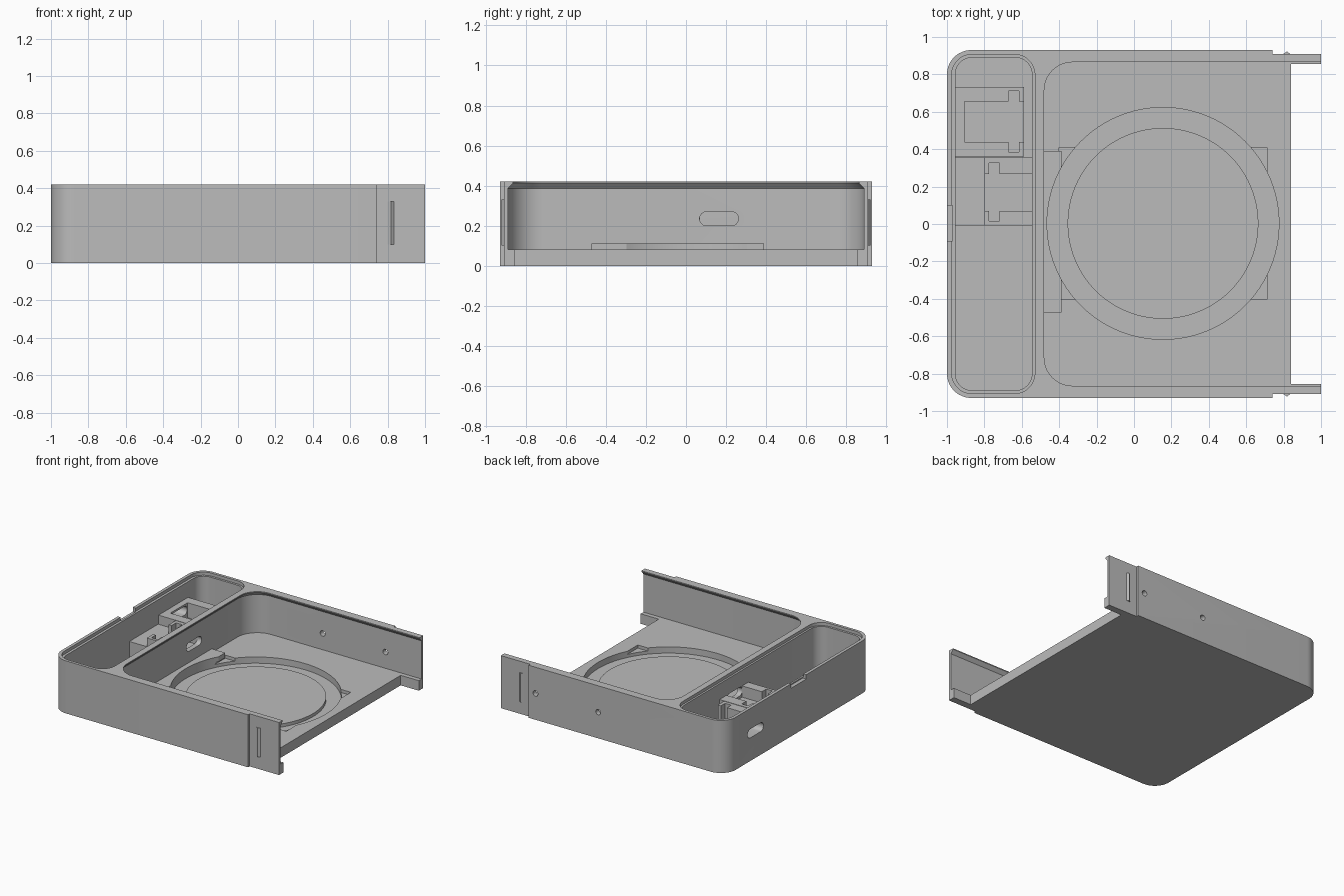
import bpy, bmesh, math

cube = bpy.data.objects.get("Cube")
if cube:
    bpy.data.objects.remove(cube, do_unlink=True)

GREY = (0.5, 0.5, 0.5, 1)
mat = bpy.data.materials.new("plain grey")
mat.use_nodes = True
mat.diffuse_color = GREY
mat.node_tree.nodes["Principled BSDF"].inputs["Base Color"].default_value = GREY


def loft(name, layers):
    """Closed solid through stacked outlines of 3D points."""
    bm = bmesh.new()
    rings = [[bm.verts.new(p) for p in layer] for layer in layers]
    n = len(rings[0])
    for a, b in zip(rings, rings[1:]):
        for i in range(n):
            j = (i + 1) % n
            bm.faces.new((a[i], a[j], b[j], b[i]))
    bm.faces.new(rings[0][::-1])
    bm.faces.new(rings[-1])
    bmesh.ops.recalc_face_normals(bm, faces=bm.faces)
    mesh = bpy.data.meshes.new(name)
    bm.to_mesh(mesh)
    bm.free()
    mesh.materials.append(mat)
    ob = bpy.data.objects.new(name, mesh)
    bpy.context.collection.objects.link(ob)
    return ob


def prism(name, outline, z0, z1):
    return loft(name, [[(x, y, z) for x, y in outline] for z in (z0, z1)])


def box(name, x0, x1, y0, y1, z0, z1):
    return prism(name, [(x0, y0), (x1, y0), (x1, y1), (x0, y1)], z0, z1)


def arc(cx, cy, r, a0, a1, n=12):
    return [(cx + r * math.cos(math.radians(a0 + (a1 - a0) * i / n)),
             cy + r * math.sin(math.radians(a0 + (a1 - a0) * i / n))) for i in range(n + 1)]


def left_round(x0, x1, half, r):
    """Rectangle with rounded corners on the -x side only."""
    return ([(x1, -half), (x1, half)] + arc(x0 + r, half - r, r, 90, 180)
            + arc(x0 + r, r - half, r, 180, 270))


def all_round(x0, x1, half, r):
    out = []
    for k, (cx, cy) in enumerate([(x1 - r, half - r), (x0 + r, half - r),
                                  (x0 + r, r - half), (x1 - r, r - half)]):
        out += arc(cx, cy, r, 90 * k, 90 * k + 90)
    return out


def disc(name, r, z0, z1):
    return prism(name, arc(0.155, 0.003, r, 0, 360, 96)[:-1], z0, z1)


def oval_port(x0, x1, cy, cz, half_w, r):
    """Stadium shaped cutter running along x."""
    out = arc(cy + half_w - r, cz, r, -90, 90) + arc(cy - half_w + r, cz, r, 90, 270)
    return loft("cutter", [[(x, y, z) for y, z in out] for x in (x0, x1)])


def cut(target, *cutters):
    for c in cutters:
        mod = target.modifiers.new("cut", "BOOLEAN")
        mod.operation = "DIFFERENCE"
        mod.solver = "EXACT"
        mod.object = c
        bpy.context.view_layer.objects.active = target
        bpy.ops.object.modifier_apply(modifier=mod.name)
        bpy.data.objects.remove(c, do_unlink=True)


# Case body with rounded back corners and slightly stepped-in arms
outline = left_round(-1, 0.74, 0.93, 0.13)[2:]
outline += [(0.74, -0.93), (0.74, -0.91), (1, -0.91), (1, 0.91), (0.74, 0.91), (0.74, 0.93)]
body = prism("case_body", outline, 0, 0.42)

# Main tray, undercut below a narrow lip
layers = []
for z, d in ((0.08, 0.025), (0.385, 0.025), (0.412, 0), (0.6, 0)):
    layers.append([(x, y, z) for x, y in left_round(-0.48 - d, 1.3, 0.865 + d, 0.15 + d)])
cut(body, loft("cutter", layers))
cut(body, box("cutter", 0.84, 1.4, -0.855, 0.855, -0.2, 0.6))

# Side compartment with a lid ledge and a finger notch
cut(body,
    prism("cutter", all_round(-0.955, -0.545, 0.89, 0.09), 0.05, 0.6),
    prism("cutter", all_round(-0.975, -0.53, 0.907, 0.11), 0.395, 0.7),
    box("cutter", -1.1, -0.97, -0.09, 0.1, 0.385, 0.65))

# Square seat and round groove in the tray floor
cut(body,
    box("cutter", -0.4, 0.71, -0.405, 0.41, 0.055, 0.2),
    disc("cutter", 0.62, 0.03, 0.25))
disc("round_pad", 0.51, 0.02, 0.055)

# Connector ports through the back wall and the divider
cut(body,
    oval_port(-1.1, -0.93, 0.55, 0.22, 0.1, 0.035),
    oval_port(-0.6, -0.45, 0.165, 0.235, 0.097, 0.035))

# Two screw holes in the left wall
for x in (0.125, 0.68):
    ring = arc(x, 0.21, 0.022, 0, 360, 24)[:-1]
    cut(body, loft("cutter", [[(px, y, pz) for px, pz in ring] for y in (0.8, 1)]))

# Raised cable cover beside the divider, trimmed around the groove
cover = box("cable_cover", -0.51, -0.387, -0.472, 0.39, 0.07, 0.11)
cut(cover, disc("cutter", 0.62, 0, 0.3))

# Snap ridges on the arms
for side, name in ((1, "left"), (-1, "right")):
    prism(name + "_snap_ridge",
          [(0.80, side * 0.905), (0.835, side * 0.905), (0.835, side * 0.91),
           (0.818, side * 0.922), (0.80, side * 0.91)], 0.1, 0.33)

# Socket holder for the outer port
holder = box("outer_socket_holder", -0.96, -0.588, 0.36, 0.733, 0.04, 0.27)
cut(holder,
    box("cutter", -0.905, -0.5, 0.438, 0.655, 0.15, 0.4),
    box("cutter", -0.67, -0.615, 0.385, 0.71, 0.15, 0.45),
    oval_port(-1.1, -0.85, 0.55, 0.22, 0.1, 0.035))

# Socket holder for the divider port, with a lower shelf behind it
box("socket_shelf", -0.96, -0.8, -0.008, 0.355, 0.04, 0.2)
holder2 = box("inner_socket_holder", -0.8, -0.54, -0.008, 0.355, 0.04, 0.27)
cut(holder2,
    box("cutter", -0.9, -0.5, 0.07, 0.267, 0.18, 0.4),
    box("cutter", -0.775, -0.72, 0.015, 0.325, 0.18, 0.45))

# Smooth the curved walls, keep edges crisp
bpy.ops.object.select_all(action="DESELECT")
for ob in bpy.context.collection.objects:
    if ob.type == "MESH" and ob.data.materials and ob.data.materials[0] == mat:
        ob.select_set(True)
        bpy.context.view_layer.objects.active = ob
bpy.ops.object.shade_smooth_by_angle(angle=math.radians(25))
